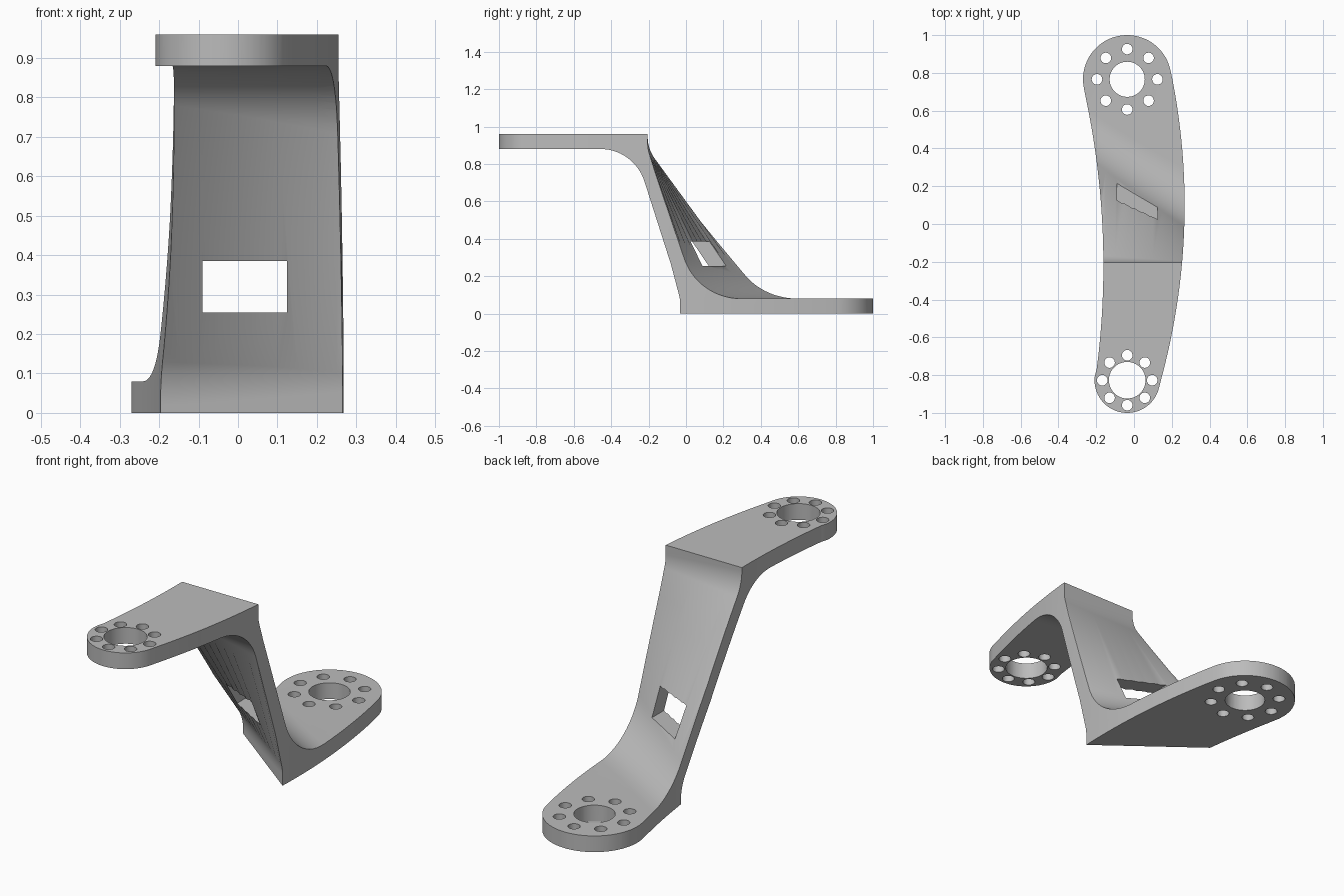
import bpy, bmesh, math
from mathutils import Vector

old = bpy.data.objects.get("Cube")
if old:
    bpy.data.objects.remove(old, do_unlink=True)

PLATE = 0.08          # plate thickness
TOP = 0.96            # overall height
LOW_PAD = (-0.036, 0.766, 0.234)     # x, y, radius of the rounded ends
HIGH_PAD = (-0.036, -0.827, 0.173)


def new_object(name, bm):
    bmesh.ops.recalc_face_normals(bm, faces=bm.faces)
    mesh = bpy.data.meshes.new(name)
    bm.to_mesh(mesh)
    bm.free()
    ob = bpy.data.objects.new(name, mesh)
    bpy.context.collection.objects.link(ob)
    return ob


def loft(bm, rings):
    """Skin a list of closed rings and cap both ends."""
    loops = [[bm.verts.new(p) for p in ring] for ring in rings]
    n = len(loops[0])
    for a, b in zip(loops, loops[1:]):
        for i in range(n):
            j = (i + 1) % n
            bm.faces.new((a[i], a[j], b[j], b[i]))
    bm.faces.new(loops[0])
    bm.faces.new(loops[-1])


def fillet(prev, corner, nxt, radius, steps=14):
    """Points of a round between two straight lines."""
    prev, corner, nxt = Vector(prev), Vector(corner), Vector(nxt)
    u, v = (prev - corner).normalized(), (nxt - corner).normalized()
    half = u.angle(v) / 2
    start, end = corner + u * radius / math.tan(half), corner + v * radius / math.tan(half)
    centre = corner + (u + v).normalized() * radius / math.sin(half)
    a, b = start - centre, end - centre
    sweep = a.angle(b)
    return [centre + (a * math.sin(sweep * (1 - k / steps)) + b * math.sin(sweep * k / steps))
            / math.sin(sweep) for k in range(steps + 1)]


def section(x):
    """Z-shaped side section; the foot of the web slants across the width."""
    low, high = PLATE, TOP - PLATE
    corners = [
        ((-1.1, high), 0),
        ((-0.29 + 0.05 * x, high), 0.25),
        ((0.171 - 0.762 * x, low), 0.18),
        ((0.171 - 0.762 * x, 0), 0),
        ((1.1, 0), 0),
        ((1.1, low), 0),
        ((0.264 - 0.76 * x, low), 0.32),
        ((-0.205, high), 0.2),
        ((-0.205, TOP), 0),
        ((-1.1, TOP), 0),
    ]
    pts = []
    for i, (p, r) in enumerate(corners):
        if r:
            pts += fillet(corners[i - 1][0], p, corners[(i + 1) % len(corners)][0], r)
        else:
            pts.append(p)
    return [(x, p[0], p[1]) for p in pts]


def arc(pad, start, end, steps=40):
    x, y, r = pad
    angles = [start + (end - start) * k / steps for k in range(steps + 1)]
    return [(x + r * math.cos(a), y + r * math.sin(a)) for a in angles]


def bowed_side(x, k, apex, y0, y1, steps=36):
    ys = [y0 + (y1 - y0) * i / steps for i in range(1, steps)]
    return [(x - k * (y - apex) ** 2, y) for y in ys]


def evaluate_boolean(ob, cutter, operation):
    mod = ob.modifiers.new(operation.title(), 'BOOLEAN')
    mod.operation, mod.solver, mod.object = operation, 'EXACT', cutter
    graph = bpy.context.evaluated_depsgraph_get()
    mesh = bpy.data.meshes.new_from_object(ob.evaluated_get(graph))
    ob.modifiers.clear()
    ob.data = mesh
    bpy.data.objects.remove(cutter, do_unlink=True)


# Plates and web as one wide block
bm = bmesh.new()
loft(bm, [section(-0.35 + 0.7 * i / 14) for i in range(15)])
bmesh.ops.triangulate(bm, faces=bm.faces)
bracket = new_object("offset_bracket", bm)

# Curved plan outline trims the block
outline = (bowed_side(0.268, 0.146, 0.1, -0.87, 0.815)
           + arc(LOW_PAD, 0.21, math.pi + 0.22)
           + bowed_side(-0.162, 0.118, -0.22, 0.714, -0.81)
           + arc(HIGH_PAD, math.pi - 0.13, 2 * math.pi - 0.26))
bm = bmesh.new()
loft(bm, [[(x, y, z) for x, y in outline] for z in (-0.1, 1.1)])
trim = new_object("outline_trim", bm)
trim.hide_render = True
evaluate_boolean(bracket, trim, 'INTERSECT')

# Bores, bolt circles and web window
bm = bmesh.new()


def drill(x, y, radius, segments):
    ring = arc((x, y, radius), 0, 2 * math.pi, segments)[:-1]
    loft(bm, [[(px, py, z) for px, py in ring] for z in (-0.1, 1.1)])


for pad, bore, bolt_circle in ((LOW_PAD, 0.093, 0.16), (HIGH_PAD, 0.097, 0.132)):
    drill(pad[0], pad[1], bore, 48)
    for k in range(8):
        a = k * math.pi / 4
        drill(pad[0] + bolt_circle * math.cos(a), pad[1] + bolt_circle * math.sin(a), 0.028, 24)
window = [(-0.09, 0.254), (0.124, 0.254), (0.124, 0.385), (-0.09, 0.385)]
loft(bm, [[(x, y, z) for x, z in window] for y in (-0.6, 0.6)])
holes = new_object("hole_cutter", bm)
holes.hide_render = True
evaluate_boolean(bracket, holes, 'DIFFERENCE')

# Single grey finish
grey = bpy.data.materials.new("plain_grey")
grey.use_nodes = True
colour = (0.5, 0.5, 0.5, 1)
grey.diffuse_color = colour
grey.node_tree.nodes["Principled BSDF"].inputs["Base Color"].default_value = colour
bracket.data.materials.clear()
bracket.data.materials.append(grey)
for face in bracket.data.polygons:
    face.material_index = 0

bpy.ops.object.select_all(action='DESELECT')
bracket.select_set(True)
bpy.context.view_layer.objects.active = bracket
bpy.ops.object.shade_smooth_by_angle(angle=math.radians(30))
